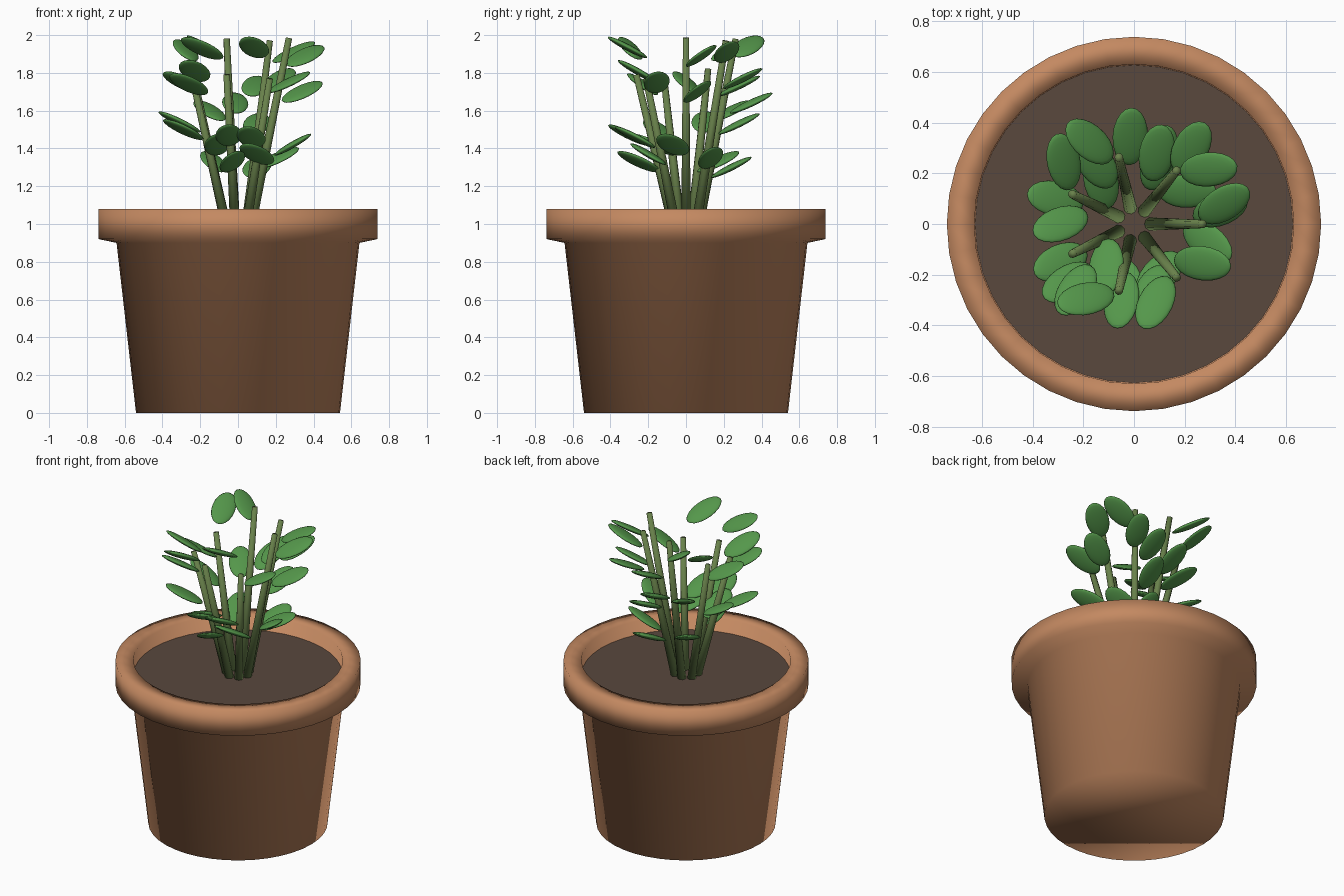
import bpy, bmesh, math
from mathutils import Vector, Matrix

if "Cube" in bpy.data.objects:
    bpy.data.objects.remove(bpy.data.objects["Cube"])


def material(name, rgb):
    m = bpy.data.materials.new(name)
    m.diffuse_color = (*rgb, 1)
    m.use_nodes = True
    m.node_tree.nodes["Principled BSDF"].inputs["Base Color"].default_value = m.diffuse_color
    return m


TERRACOTTA = material("terracotta", (0.55, 0.25, 0.12))
SOIL = material("soil", (0.10, 0.065, 0.048))
STEM = material("stem_green", (0.14, 0.22, 0.07))
LEAF = material("leaf_green", (0.09, 0.31, 0.07))


def finish(bm, name, mat, smooth=True):
    bmesh.ops.recalc_face_normals(bm, faces=bm.faces)
    for f in bm.faces:
        f.smooth = smooth
    me = bpy.data.meshes.new(name)
    bm.to_mesh(me)
    bm.free()
    me.materials.append(mat)
    ob = bpy.data.objects.new(name, me)
    bpy.context.collection.objects.link(ob)
    return ob


def lathe(name, profile, mat, sides=40):
    bm = bmesh.new()
    rings = []
    for r, z in profile:
        rings.append([bm.verts.new((r * math.cos(2 * math.pi * i / sides),
                                    r * math.sin(2 * math.pi * i / sides), z))
                      for i in range(sides)])
    for a, b in zip(rings, rings[1:]):
        for i in range(sides):
            j = (i + 1) % sides
            bm.faces.new((a[i], a[j], b[j], b[i]))
    bm.faces.new(rings[0])
    bm.faces.new(rings[-1])
    return finish(bm, name, mat)


# pot: tapered body, overhanging rim, inner wall; smooth all over
lathe("pot", [(0.54, 0), (0.643, 0.90), (0.738, 0.92), (0.738, 1.08),
              (0.63, 1.08), (0.625, 0.94)], TERRACOTTA)

# soil disc
bm = bmesh.new()
bmesh.ops.create_cone(bm, cap_ends=True, segments=40, radius1=0.632,
                      radius2=0.632, depth=0.04,
                      matrix=Matrix.Translation((0, 0, 0.97)))
finish(bm, "soil", SOIL, smooth=False)

# seven stems fanning out from the centre
for k, top in enumerate([1.985, 1.97, 1.98, 1.82, 1.78, 1.79, 1.77]):
    a = 2 * math.pi * k / 7
    d = Vector((math.cos(a), math.sin(a), 0))
    p, q = d * 0.06 + Vector((0, 0, 0.95)), d * 0.27 + Vector((0, 0, top))
    bm = bmesh.new()
    rot = (q - p).to_track_quat('Z', 'Y').to_matrix().to_4x4()
    bmesh.ops.create_cone(bm, cap_ends=True, segments=10, radius1=0.027,
                          radius2=0.017, depth=(q - p).length,
                          matrix=Matrix.Translation((p + q) / 2) @ rot)
    finish(bm, f"stem_{k + 1}", STEM)

# leaves: centre x, y, z, heading and roll in degrees; all tilted up outwards
leaves = [
    (.355, .08, 1.89, 35, 18), (.34, .06, 1.70, 25, 18),
    (.29, -.07, 1.42, 325, 18), (.21, .13, 1.35, 5, 18),
    (.295, .215, 1.91, 8, 15), (.225, .30, 1.77, 62, 5),
    (.10, .28, 1.53, 75, 12), (.09, .28, 1.73, 80, 5),
    (.10, .24, 1.30, 70, 12), (-.015, .345, 1.64, 88, 8),
    (-.175, .325, 1.94, 142, 18), (-.277, .245, 1.92, 105, 18),
    (-.13, .17, 1.33, 105, 12), (-.15, .24, 1.60, 125, 0),
    (-.31, .10, 1.54, 170, 12), (-.29, 0, 1.75, 203, 18),
    (-.29, -.15, 1.50, 205, 5), (-.26, -.23, 1.74, 215, 18),
    (-.23, -.26, 1.81, 240, 18), (-.19, -.295, 1.93, 195, 24),
    (-.11, -.17, 1.42, 265, 15), (-.05, -.30, 1.47, 262, 15),
    (-.03, -.25, 1.33, 280, 15), (.07, -.27, 1.46, 250, 15),
    (.10, -.20, 1.37, 230, 15), (.085, -.31, 1.935, 245, 14),
    (.27, -.155, 1.75, 355, 15),
]
for n, (x, y, z, heading, roll) in enumerate(leaves):
    bm = bmesh.new()
    m = (Matrix.Translation((x, y, z))
         @ Matrix.Rotation(math.radians(heading), 4, 'Z')
         @ Matrix.Rotation(math.radians(-25), 4, 'Y')
         @ Matrix.Rotation(math.radians(roll), 4, 'X')
         @ Matrix.Diagonal((0.125, 0.07, 0.017, 1)))
    bmesh.ops.create_uvsphere(bm, u_segments=20, v_segments=12, radius=1,
                              matrix=m)
    finish(bm, f"leaf_{n + 1}", LEAF)
